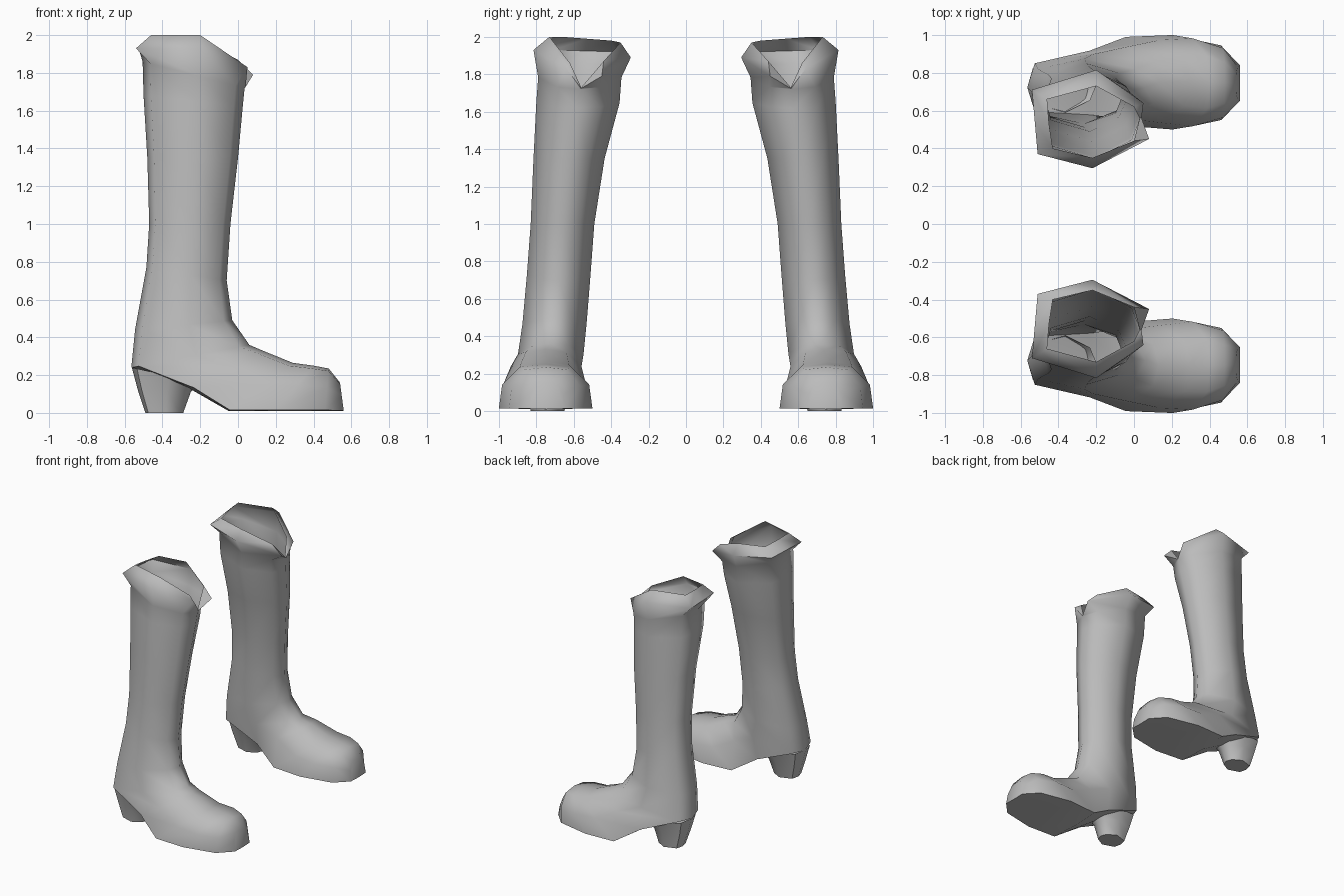
import bpy, bmesh

if "Cube" in bpy.data.objects:
    bpy.data.objects.remove(bpy.data.objects["Cube"])

leather = bpy.data.materials.new("grey leather")
leather.diffuse_color = (0.5, 0.5, 0.5, 1)
leather.use_nodes = True
leather.node_tree.nodes["Principled BSDF"].inputs["Base Color"].default_value = leather.diffuse_color

# Eight-sided cross-sections: (front/back, side) in -1..1, starting at the front
SHAFT = [(1, 0), (.82, .55), (.1, 1), (-.85, .65), (-1, 0), (-.85, -.65), (.1, -1), (.82, -.55)]
FOOT = [(1, 0), (.88, .55), (.1, .93), (-.96, 1), (-1, 0), (-.96, -1), (.1, -.93), (.88, -.55)]


def ring(fx, fz, bx, bz, y0, y1, t):
    """Section from a front point to a back point; t blends shaft into foot."""
    pts = []
    for (u0, v0), (u1, v1) in zip(SHAFT, FOOT):
        u, v = u0 + (u1 - u0) * t, v0 + (v1 - v0) * t
        k = (u + 1) / 2
        pts.append((bx + (fx - bx) * k, (y0 + y1) / 2 + (y1 - y0) / 2 * v, bz + (fz - bz) * k))
    return pts


def loft(name, rings, cap_end, angle):
    bm = bmesh.new()
    loops = [[bm.verts.new(p) for p in r] for r in rings]
    for a, b in zip(loops, loops[1:]):
        for i in range(8):
            j = (i + 1) % 8
            bm.faces.new((a[i], b[i], b[j], a[j]))
    if cap_end:
        bm.faces.new(loops[-1])
    bmesh.ops.recalc_face_normals(bm, faces=bm.faces)
    # keep the outer wall facing outward on the open shapes
    probe = max(bm.faces, key=lambda f: f.calc_center_median().x)
    if probe.normal.x < 0:
        bmesh.ops.reverse_faces(bm, faces=bm.faces)
    me = bpy.data.meshes.new(name)
    bm.to_mesh(me)
    bm.free()
    me.materials.append(leather)
    ob = bpy.data.objects.new(name, me)
    bpy.context.collection.objects.link(ob)
    bpy.context.view_layer.objects.active = ob
    ob.select_set(True)
    bpy.ops.object.shade_smooth_by_angle(angle=angle)
    ob.select_set(False)
    # second boot of the pair
    m = ob.modifiers.new("pair", 'MIRROR')
    m.use_axis = (False, True, False)
    m.use_mirror_merge = False
    return ob


# Turned-out collar with a notch at the front
collar_edge = [(.03, -.56, 1.73), (.0, -.44, 1.87), (-.22, -.35, 1.97), (-.43, -.40, 1.98),
               (-.45, -.53, 1.99), (-.46, -.66, 2.0), (-.2, -.73, 2.0), (.0, -.62, 1.86)]
collar_rim = [(.04, -.56, 1.725), (.08, -.45, 1.79), (-.22, -.295, 1.89), (-.51, -.37, 1.92),
              (-.525, -.54, 1.925), (-.54, -.71, 1.93), (-.2, -.815, 1.93), (.05, -.64, 1.83)]
collar_base = ring(.035, 1.72, -.505, 1.86, -.79, -.345, 0)

# Shaft and foot as one skin from the collar to the toe
body = [collar_edge, collar_rim, collar_base] + [ring(*r) for r in (
    (.025, 1.62, -.50, 1.68, -.80, -.355, 0),
    (.0, 1.35, -.48, 1.35, -.815, -.435, 0),
    (-.04, 1.0, -.47, 1.0, -.83, -.49, 0),
    (-.06, .70, -.485, .77, -.85, -.51, 0),
    (-.03, .49, -.545, .44, -.875, -.53, .1),
    (.06, .36, -.565, .24, -.90, -.545, .2),
    (.13, .33, -.25, .125, -.945, -.55, .6),
    (.29, .265, -.05, .01, -.99, -.52, 1),
    (.40, .25, .20, .01, -1.0, -.50, 1),
    (.48, .235, .46, .01, -.945, -.55, 1),
    (.54, .16, .56, .01, -.84, -.65, 1))]
loft("boot_shaft_and_foot", body, True, 1.2)

# Tapered heel
heel = [ring(*r) for r in (
    (-.20, .16, -.562, .24, -.875, -.59, 0),
    (-.25, .11, -.53, .12, -.85, -.62, 0),
    (-.29, .0, -.49, .0, -.83, -.65, 0))]
loft("boot_heel", heel, True, .9)
